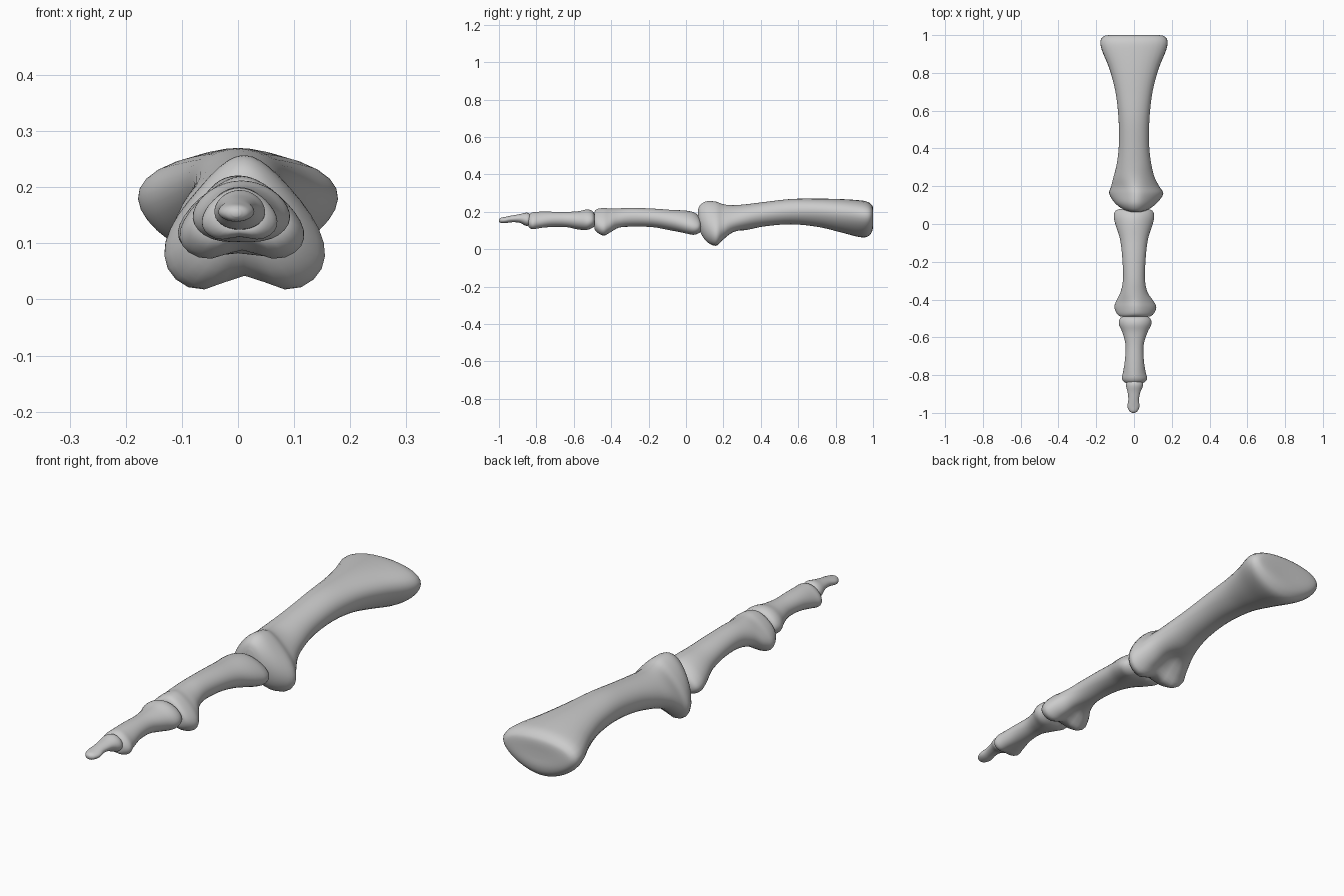
import bpy, bmesh, math

SIDES, STEPS = 32, 4


def spline(a, b, c, d, t):
    return 0.5 * (2*b + (c - a)*t + (2*a - 5*b + 4*c - d)*t*t + (3*b - a - 3*c + d)*t**3)


def section(y, cx, w, top, bot, k, notch):
    # rounded section; k > 0 widens the underside, notch splits it into two lobes
    angles = [2 * math.pi * i / SIDES for i in range(SIDES)]
    xs = [math.cos(a) * (1 - k * math.sin(a)) for a in angles]
    m = max(xs)
    pts = []
    for a, x in zip(angles, xs):
        z = (top + bot) / 2 + (top - bot) / 2 * math.sin(a)
        if math.sin(a) < 0:
            z += notch * math.exp(-(x / m / 0.42) ** 2) * -math.sin(a)
        pts.append((cx + w * x / m, y, z))
    return pts


def bone(name, rows):
    # smooth loft through rows of (y, centre x, half width, top, bottom, k, notch)
    dense = []
    for i in range(len(rows) - 1):
        q = [rows[max(i-1, 0)], rows[i], rows[i+1], rows[min(i+2, len(rows)-1)]]
        for s in range(STEPS):
            dense.append([spline(*v, s / STEPS) for v in zip(*q)])
    dense.append(rows[-1])
    bm = bmesh.new()
    rings = [[bm.verts.new(p) for p in section(*r)] for r in dense]
    for r0, r1 in zip(rings, rings[1:]):
        for i in range(SIDES):
            j = (i + 1) % SIDES
            bm.faces.new((r0[i], r0[j], r1[j], r1[i]))
    bm.faces.new(rings[0])
    bm.faces.new(rings[-1])
    bmesh.ops.recalc_face_normals(bm, faces=bm.faces)
    for f in bm.faces:
        f.smooth = True
    me = bpy.data.meshes.new(name)
    bm.to_mesh(me)
    bm.free()
    ob = bpy.data.objects.new(name, me)
    bpy.context.collection.objects.link(ob)
    return ob


# Large root bone with flared base and two-lobed head
bone("root_bone", [
    (0.063, 0.01, 0.02, 0.205, 0.15, 0.1, 0),
    (0.075, 0.01, 0.062, 0.235, 0.085, 0.2, 0.01),
    (0.11, 0.01, 0.11, 0.256, 0.025, 0.35, 0.03),
    (0.16, 0.012, 0.143, 0.254, -0.002, 0.45, 0.045),
    (0.20, 0.006, 0.127, 0.24, 0.035, 0.4, 0.04),
    (0.25, 0, 0.108, 0.235, 0.078, 0.25, 0.02),
    (0.32, 0, 0.091, 0.24, 0.102, 0.1, 0),
    (0.42, 0, 0.08, 0.252, 0.122, 0, 0),
    (0.56, 0, 0.082, 0.268, 0.133, -0.05, 0),
    (0.70, 0, 0.098, 0.27, 0.12, -0.15, 0),
    (0.82, 0, 0.13, 0.268, 0.092, -0.2, 0),
    (0.92, 0, 0.17, 0.262, 0.066, -0.25, 0),
    (0.965, 0, 0.178, 0.255, 0.065, -0.25, 0),
    (0.99, 0, 0.165, 0.24, 0.085, -0.25, 0),
    (1.0, 0, 0.13, 0.22, 0.115, -0.2, 0),
    (1.0, 0, 0.03, 0.18, 0.15, 0, 0)])

# First finger bone
bone("first_segment", [
    (-0.487, 0.005, 0.03, 0.165, 0.14, 0.1, 0),
    (-0.49, 0.006, 0.075, 0.195, 0.105, 0.25, 0.01),
    (-0.475, 0.007, 0.097, 0.214, 0.078, 0.35, 0.025),
    (-0.44, 0.007, 0.111, 0.22, 0.06, 0.4, 0.028),
    (-0.405, 0.004, 0.097, 0.217, 0.078, 0.35, 0.025),
    (-0.36, 0, 0.071, 0.218, 0.107, 0.15, 0.01),
    (-0.29, 0, 0.058, 0.221, 0.12, 0, 0),
    (-0.18, 0, 0.062, 0.217, 0.118, 0, 0),
    (-0.08, 0, 0.074, 0.21, 0.1, 0.05, 0),
    (0.0, 0, 0.099, 0.206, 0.076, 0.2, 0.01),
    (0.045, 0, 0.107, 0.195, 0.068, 0.25, 0.015),
    (0.075, 0, 0.09, 0.17, 0.085, 0.2, 0.01),
    (0.083, 0, 0.03, 0.14, 0.115, 0, 0)])

# Second finger bone
bone("second_segment", [
    (-0.84, 0.003, 0.015, 0.16, 0.14, 0, 0),
    (-0.842, 0.003, 0.045, 0.18, 0.115, 0.15, 0.005),
    (-0.82, 0.003, 0.067, 0.197, 0.1, 0.25, 0.012),
    (-0.785, 0.002, 0.06, 0.2, 0.106, 0.2, 0.008),
    (-0.72, 0.002, 0.05, 0.2, 0.118, 0.05, 0),
    (-0.64, 0.003, 0.048, 0.199, 0.118, 0, 0),
    (-0.575, 0.005, 0.066, 0.203, 0.105, 0.05, 0),
    (-0.53, 0.006, 0.086, 0.212, 0.098, 0.15, 0.005),
    (-0.5, 0.006, 0.08, 0.204, 0.11, 0.15, 0.005),
    (-0.487, 0.006, 0.055, 0.18, 0.125, 0.1, 0),
    (-0.485, 0.006, 0.015, 0.16, 0.145, 0, 0)])

# Small tip bone
bone("tip_segment", [
    (-1.0, -0.003, 0.007, 0.16, 0.148, 0, 0),
    (-0.99, -0.003, 0.022, 0.168, 0.14, 0, 0),
    (-0.965, -0.003, 0.032, 0.173, 0.139, 0, 0),
    (-0.93, -0.002, 0.028, 0.18, 0.144, 0, 0),
    (-0.89, 0, 0.034, 0.187, 0.141, 0, 0),
    (-0.855, 0.003, 0.045, 0.195, 0.125, 0.1, 0),
    (-0.835, 0.003, 0.038, 0.188, 0.13, 0.1, 0),
    (-0.828, 0.003, 0.01, 0.165, 0.15, 0, 0)])
